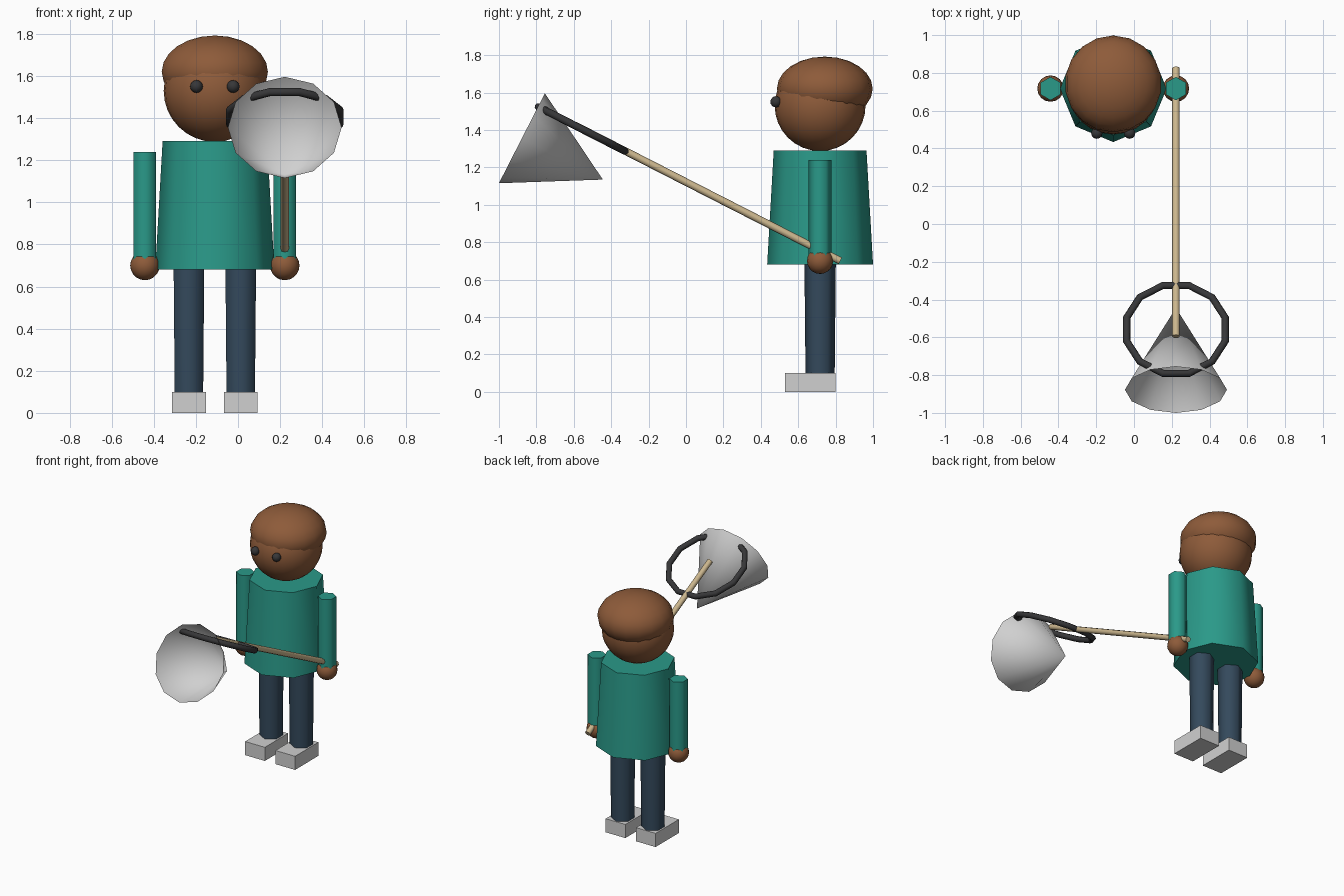
import bpy
from math import radians, atan2, hypot
from mathutils import Matrix

cube = bpy.data.objects.get("Cube")
if cube:
    bpy.data.objects.remove(cube, do_unlink=True)


def material(name, r, g, b):
    m = bpy.data.materials.new(name)
    m.use_nodes = True
    m.diffuse_color = (r, g, b, 1)
    m.node_tree.nodes["Principled BSDF"].inputs["Base Color"].default_value = (r, g, b, 1)
    return m


TEAL = material("teal cloth", 0.023, 0.32, 0.25)
SKIN = material("brown skin", 0.27, 0.105, 0.042)
NAVY = material("navy cloth", 0.034, 0.067, 0.107)
GREY = material("light grey", 0.63, 0.63, 0.63)
DARK = material("charcoal", 0.038, 0.038, 0.04)
WOOD = material("pale wood", 0.6, 0.47, 0.27)


def finish(name, mat, smooth=True):
    ob = bpy.context.object
    ob.name = name
    ob.data.materials.append(mat)
    if smooth:
        bpy.ops.object.shade_smooth_by_angle(angle=radians(65))
    return ob


def tube(name, mat, sides, r_low, r_top, loc, height, tilt=0, fill='NGON'):
    bpy.ops.mesh.primitive_cone_add(vertices=sides, radius1=r_low, radius2=r_top, depth=height,
                                    end_fill_type=fill, location=loc, rotation=(tilt, 0, 0))
    return finish(name, mat)


def ball(name, mat, loc, size, segments=16, rings=12):
    bpy.ops.mesh.primitive_uv_sphere_add(segments=segments, ring_count=rings, radius=1,
                                         location=loc, scale=size)
    bpy.ops.object.transform_apply(location=False, rotation=False, scale=True)
    return finish(name, mat)


def box(name, mat, loc, size):
    bpy.ops.mesh.primitive_cube_add(size=1, location=loc, scale=size)
    bpy.ops.object.transform_apply(location=False, rotation=False, scale=True)
    return finish(name, mat, smooth=False)


CX, CY = -0.11, 0.717

# Torso, head and hair
tube("torso", TEAL, 8, 0.283, 0.248, (CX, CY, 0.985), 0.61)
ball("head", SKIN, (CX, CY, 1.53), (0.243, 0.243, 0.243), 24, 16)
ball("hair", SKIN, (CX, 0.742, 1.62), (0.256, 0.256, 0.172), 18, 12)

# Paired parts
for side, s in (("left", 1), ("right", -1)):
    ball(side + "_eye", DARK, (CX + s * 0.087, 0.481, 1.55), (0.03, 0.03, 0.03), 12, 8)
    tube(side + "_arm", TEAL, 6, 0.062, 0.062, (CX + s * 0.332, CY, 0.97), 0.54)
    ball(side + "_hand", SKIN, (CX + s * 0.332, CY, 0.70), (0.07, 0.07, 0.07), 16, 10)
    tube(side + "_leg", NAVY, 6, 0.078, 0.084, (CX + s * 0.123, CY, 0.40), 0.60)
    box(side + "_shoe", GREY, (CX + s * 0.123, 0.665, 0.05), (0.16, 0.27, 0.10))

# Net handle, from the hand end to the hoop end
NX = CX + 0.332
(y0, z0), (y1, z1) = (0.825, 0.70), (-0.595, 1.425)
slope = atan2(z1 - z0, y0 - y1)
tube("net_handle", WOOD, 8, 0.02, 0.02, (NX, (y0 + y1) / 2, (z0 + z1) / 2),
     hypot(y0 - y1, z1 - z0), tilt=radians(90) - slope)

# Hoop lying in line with the handle
bpy.ops.mesh.primitive_torus_add(major_segments=12, minor_segments=8,
                                 major_radius=0.27, minor_radius=0.02)
hoop = finish("net_hoop", DARK)
hoop.matrix_world = (Matrix.Translation((NX, -0.558, 1.405))
                     @ Matrix.Rotation(-slope, 4, 'X') @ Matrix.Rotation(radians(15), 4, 'Z'))

# Open cone of netting, its tip pointing back and down
tube("net_bag", GREY, 12, 0.27, 0, (NX, -0.661, 1.245), 0.486,
     tilt=-slope - radians(90), fill='NOTHING')
